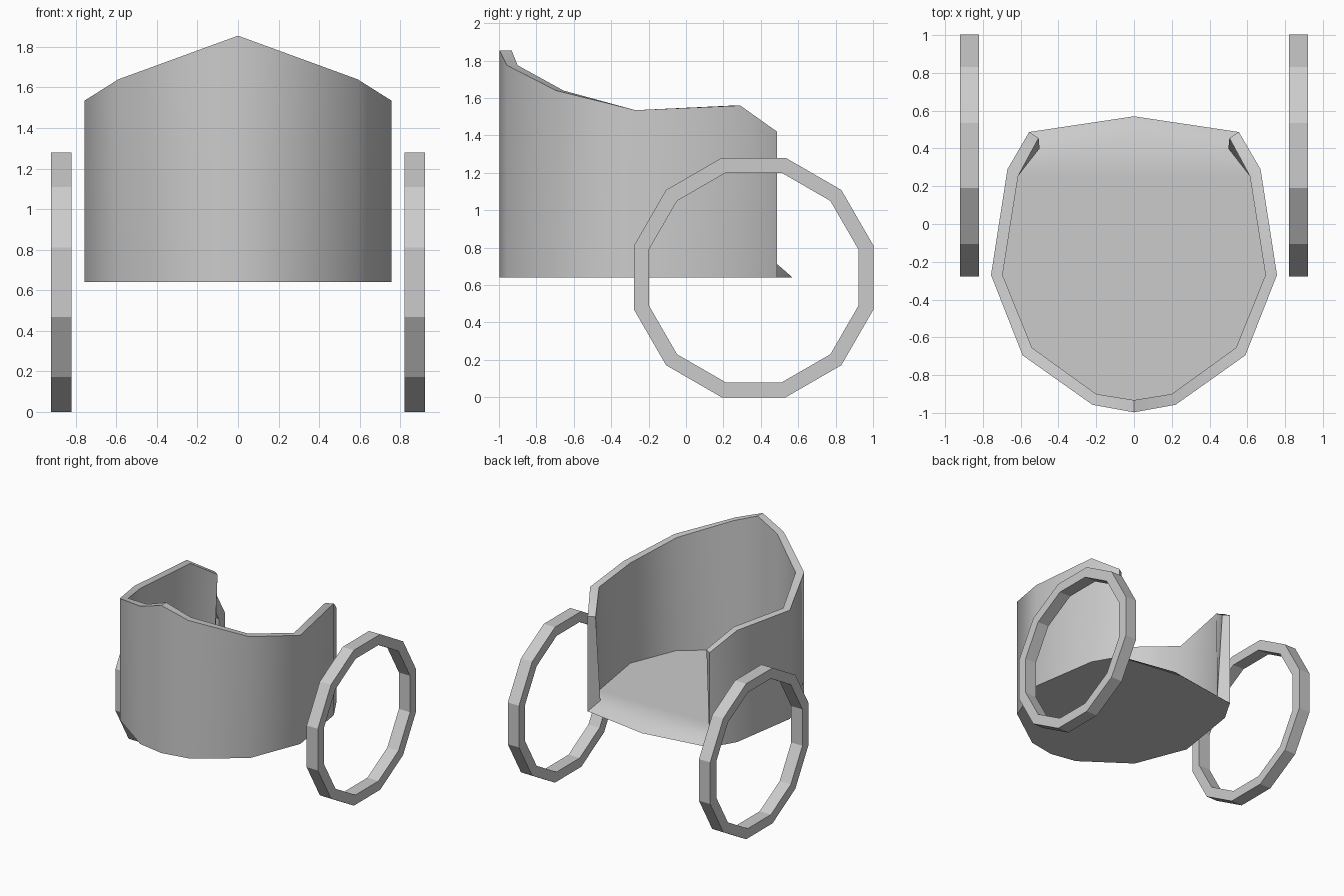
import bpy, bmesh, math

if "Cube" in bpy.data.objects:
    bpy.data.objects.remove(bpy.data.objects["Cube"])

BASE, FLOOR = 0.64, 0.71

# half outline of the tub: outer x, y, inner x, y, rim height (front centre to back end)
HALF = [
    (0.00, -0.997, 0.00, -0.932, 1.855),
    (0.22, -0.957, 0.20, -0.90, 1.775),
    (0.59, -0.695, 0.54, -0.655, 1.64),
    (0.757, -0.27, 0.696, -0.27, 1.535),
    (0.67, 0.29, 0.613, 0.255, 1.56),
    (0.555, 0.487, 0.50, 0.40, 1.42),
]
END_RIM = (0.505, 0.455)      # inner rim corner at the rear wall ends


def link(name, bm, smooth_angle=None):
    bmesh.ops.recalc_face_normals(bm, faces=bm.faces)
    mesh = bpy.data.meshes.new(name)
    bm.to_mesh(mesh)
    bm.free()
    obj = bpy.data.objects.new(name, mesh)
    bpy.context.collection.objects.link(obj)
    if smooth_angle:
        bpy.ops.object.select_all(action='DESELECT')
        obj.select_set(True)
        bpy.context.view_layer.objects.active = obj
        bpy.ops.object.shade_smooth_by_angle(angle=math.radians(smooth_angle))
    return obj


def chariot_body():
    bm = bmesh.new()
    v = bm.verts.new
    path = [(1, p) for p in reversed(HALF)] + [(-1, p) for p in HALF[1:]]
    columns = []
    for i, (s, (ox, oy, ix, iy, h)) in enumerate(path):
        rx, ry = END_RIM if i in (0, len(path) - 1) else (ix, iy)
        columns.append([v((s * ox, oy, BASE)), v((s * ox, oy, h)),
                        v((s * rx, ry, h)), v((s * ix, iy, FLOOR))])
    # outer wall, rim and inner wall
    for a, b in zip(columns, columns[1:]):
        for k in range(3):
            bm.faces.new((a[k], b[k], b[k + 1], a[k + 1]))
    # rear wall ends
    for c in (columns[0], columns[-1]):
        bm.faces.new(c)
    # sloped rear sill, underside and floor
    low, high = v((0, 0.57, BASE)), v((0, 0.49, FLOOR))
    for c in (columns[0], columns[-1]):
        bm.faces.new((c[0], low, high, c[3]))
    bm.faces.new([c[0] for c in columns] + [low])
    bm.faces.new([c[3] for c in columns] + [high])
    return link("chariot_body", bm, 40)


def wheel(name, side, sides=12):
    # flat-faced ring standing on one of its flats
    bm = bmesh.new()
    k = 1 / math.cos(math.pi / sides)
    section = [(0.64, 0.82), (0.64, 0.922), (0.56, 0.922), (0.56, 0.82)]
    rings = []
    for i in range(sides):
        a = 2 * math.pi * (i + 0.5) / sides
        rings.append([bm.verts.new((side * x, 0.362 + r * k * math.sin(a),
                                    0.64 + r * k * math.cos(a))) for r, x in section])
    for i in range(sides):
        a, b = rings[i], rings[(i + 1) % sides]
        for j in range(4):
            n = (j + 1) % 4
            bm.faces.new((a[j], b[j], b[n], a[n]))
    return link(name, bm)


chariot_body()
wheel("wheel_right", 1)
wheel("wheel_left", -1)
